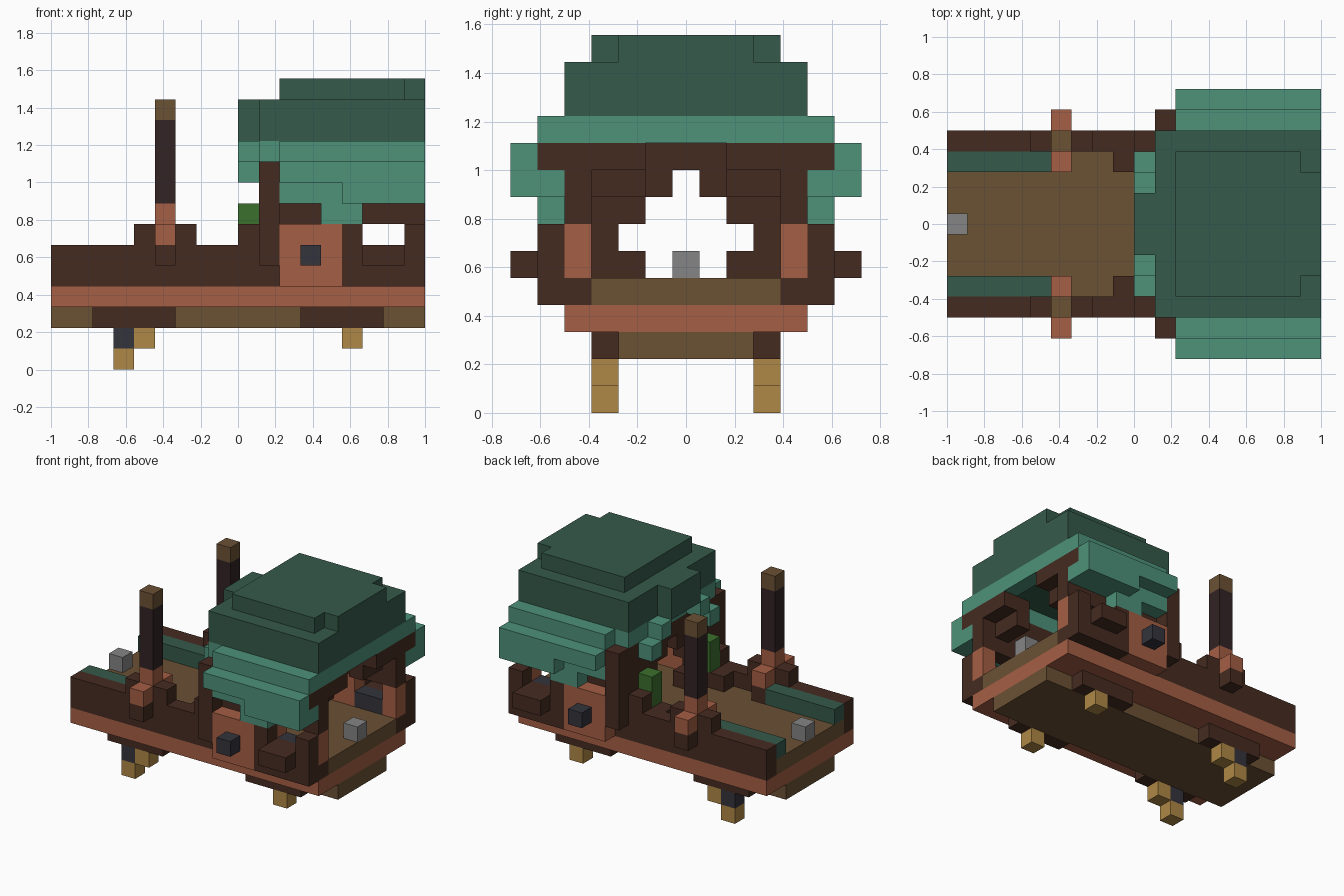
import bpy
import bmesh
from mathutils import Matrix, Vector

default_cube = bpy.data.objects.get("Cube")
if default_cube:
    bpy.data.objects.remove(default_cube, do_unlink=True)

UNIT = 1 / 9          # edge of one block
WIDTH = 13            # blocks across the beam


def to_linear(channel):
    value = channel / 255
    return value / 12.92 if value < 0.04 else ((value + 0.055) / 1.055) ** 2.4


def make_material(name, red, green, blue):
    colour = (to_linear(red), to_linear(green), to_linear(blue), 1)
    material = bpy.data.materials.new(name)
    material.use_nodes = True
    material.diffuse_color = colour
    shader = material.node_tree.nodes["Principled BSDF"]
    shader.inputs["Base Color"].default_value = colour
    shader.inputs["Roughness"].default_value = 0.9
    return material


dark_wood = make_material("dark brown wood", 69, 43, 33)
red_wood = make_material("terracotta wood", 165, 94, 69)
deck_wood = make_material("olive brown wood", 107, 81, 52)
gold = make_material("golden tan", 175, 136, 70)
pine = make_material("dark pine green", 53, 90, 75)
mint = make_material("mint green", 78, 146, 122)
leaf = make_material("leaf green", 60, 112, 45)
steel = make_material("steel grey", 133, 133, 133)
slate = make_material("slate blue", 51, 51, 60)
charred = make_material("charred wood", 51, 35, 36)


def part(name, material, *boxes, mirror=False):
    """Join block-aligned boxes given as (x range, y range, z range)."""
    bm = bmesh.new()
    all_boxes = list(boxes)
    if mirror:
        all_boxes += [(xs, (WIDTH - ys[1], WIDTH - ys[0]), zs) for xs, ys, zs in boxes]
    for spans in all_boxes:
        middle = Vector([(low + high) / 2 for low, high in spans])
        size = Vector([high - low for low, high in spans])
        place = Matrix.Translation((middle - Vector((9, WIDTH / 2, 0))) * UNIT)
        bmesh.ops.create_cube(bm, size=1, matrix=place @ Matrix.Diagonal((*(size * UNIT), 1)))
    mesh = bpy.data.meshes.new(name)
    bm.to_mesh(mesh)
    bm.free()
    mesh.materials.append(material)
    obj = bpy.data.objects.new(name, mesh)
    bpy.context.scene.collection.objects.link(obj)
    return obj


def pair(name, material, *boxes):
    return part(name, material, *boxes, mirror=True)


# Hull and feet
part("keel", deck_wood, ((0, 18), (4, 9), (2, 3)))
pair("wheel_housings", dark_wood, ((2, 6), (3, 4), (2, 3)), ((12, 16), (3, 4), (2, 3)))
pair("feet", gold, ((3, 4), (3, 4), (0, 1)), ((4, 5), (3, 4), (1, 2)),
     ((14, 15), (3, 4), (1, 2)))
pair("front_foot_joints", slate, ((3, 4), (3, 4), (1, 2)))
part("hull_plank", red_wood, ((0, 18), (2, 11), (3, 4)))
part("deck", deck_wood, ((0, 18), (3, 10), (4, 5)))
for end, start in (("bow", 0), ("stern", 17)):
    part(end + "_block", steel, ((start, start + 1), (6, 7), (5, 6)))

# Open deck sides
pair("bulwarks", dark_wood, ((0, 11), (2, 3), (4, 6)), ((4, 5), (2, 3), (6, 7)),
     ((6, 7), (2, 3), (6, 7)), ((9, 10), (2, 3), (6, 7)), ((8, 10), (3, 4), (5, 6)))
pair("side_benches", pine, ((0, 5), (3, 4), (5, 6)))
pair("planters", leaf, ((9, 10), (3, 4), (6, 8)))

# Poles with stepped bases
pair("pole_brackets", dark_wood, ((5, 6), (1, 2), (5, 6)), ((5, 6), (3, 4), (5, 6)))
pair("pole_bases", red_wood, ((5, 6), (1, 4), (6, 7)), ((5, 6), (2, 3), (7, 8)))
pair("poles", charred, ((5, 6), (2, 3), (8, 12)))
pair("pole_caps", deck_wood, ((5, 6), (2, 3), (12, 13)))

# Cabin walls and side windows
pair("front_posts", dark_wood, ((10, 11), (1, 2), (5, 10)))
pair("wall_panels", red_wood, ((11, 14), (1, 3), (4, 7)))
pair("panel_studs", slate, ((12, 13), (0, 1), (5, 6)))
pair("window_jambs", red_wood, ((14, 15), (2, 3), (5, 7)), ((17, 18), (2, 3), (5, 7)))
pair("window_sills", slate, ((15, 17), (2, 3), (5, 6)))
pair("window_frames", dark_wood, ((14, 18), (1, 3), (4, 5)), ((14, 15), (1, 2), (5, 7)),
     ((17, 18), (1, 2), (5, 7)), ((15, 17), (1, 2), (5, 6)), ((15, 17), (0, 1), (5, 6)))
pair("upper_walls", dark_wood, ((11, 18), (2, 3), (7, 10)))

# Stepped arches across the cabin
pair("front_arch", dark_wood, ((10, 11), (2, 3), (6, 10)), ((10, 11), (3, 5), (5, 6)),
     ((10, 11), (3, 4), (6, 7)), ((10, 11), (3, 5), (7, 8)), ((10, 11), (3, 6), (8, 9)))
part("front_lintel", dark_wood, ((10, 11), (3, 10), (9, 10)))
pair("stern_arch", dark_wood, ((17, 18), (1, 2), (9, 10)), ((17, 18), (3, 5), (9, 10)),
     ((16, 17), (3, 5), (8, 10)))

# Layered eaves
pair("side_eaves", mint, ((11, 18), (1, 3), (10, 11)), ((11, 18), (0, 1), (9, 10)),
     ((14, 18), (0, 1), (8, 9)), ((11, 17), (1, 2), (9, 10)),
     ((11, 18), (1, 2), (8, 9)), ((13, 15), (1, 2), (7, 8)))
part("end_eaves", mint, ((17, 18), (3, 10), (10, 11)), ((10, 11), (2, 11), (10, 11)))
pair("front_eave_drops", mint, ((9, 10), (4, 5), (10, 11)), ((9, 10), (3, 4), (9, 10)))

# Stacked roof
part("roof_body", pine, ((10, 18), (2, 11), (11, 13)), ((9, 10), (5, 8), (11, 13)))
part("roof_top", pine, ((11, 17), (3, 10), (13, 14)), ((17, 18), (4, 9), (13, 14)))
